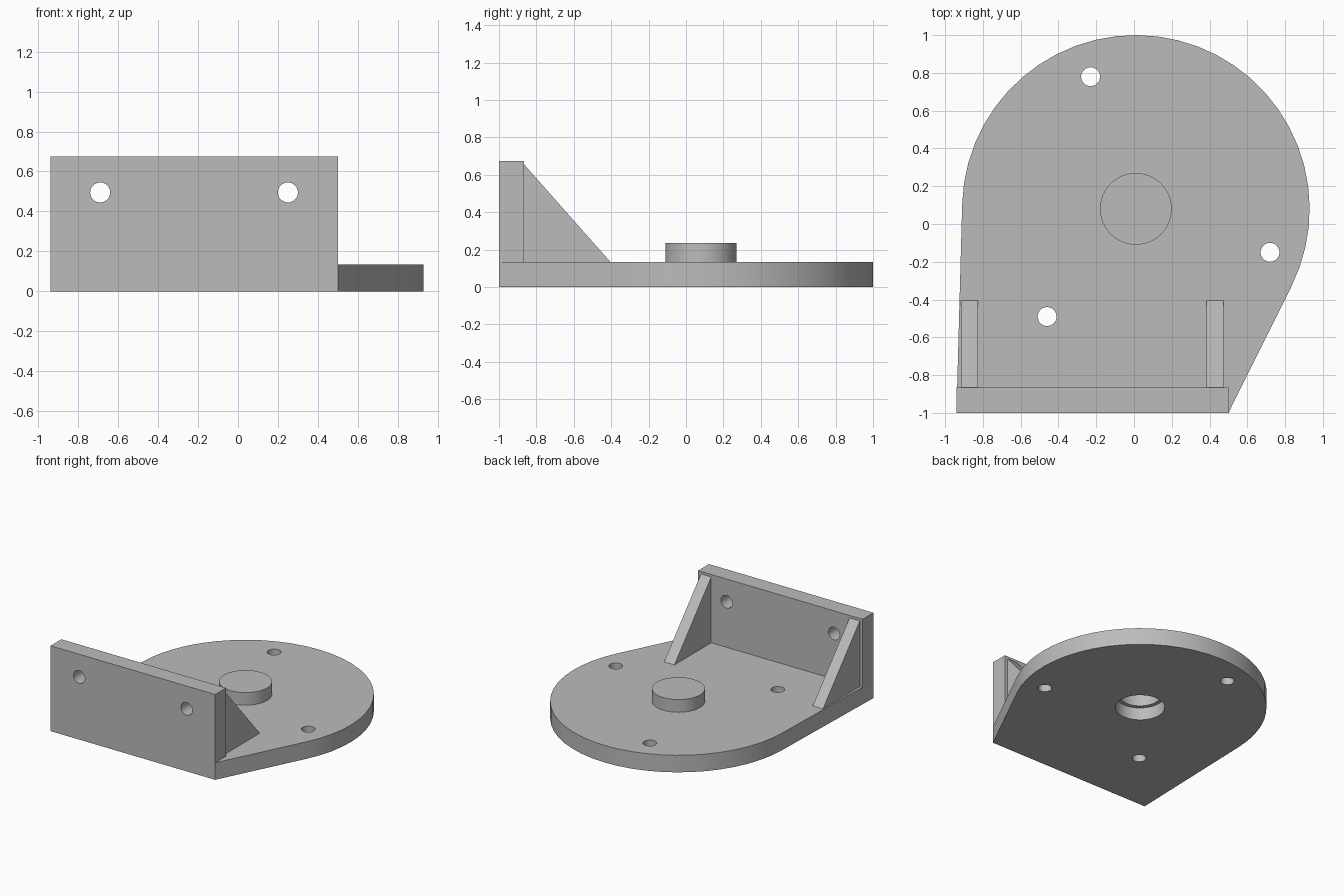
import bpy, bmesh, math
from mathutils import Matrix, Vector

cube = bpy.data.objects.get("Cube")
if cube:
    bpy.data.objects.remove(cube, do_unlink=True)

grey = bpy.data.materials.new("light grey")
grey.use_nodes = True
grey.diffuse_color = (0.5, 0.5, 0.5, 1)
grey.node_tree.nodes["Principled BSDF"].inputs["Base Color"].default_value = (0.5, 0.5, 0.5, 1)

CENTRE = Vector((0.01, 0.08))
RADIUS, THICK = 0.92, 0.135
LEFT, RIGHT, FRONT = -0.94, 0.5, -1.0
WALL_BACK, WALL_TOP = -0.865, 0.675


def prism(name, points, offset):
    """Extrude a closed planar outline along a vector."""
    bm = bmesh.new()
    face = bm.faces.new([bm.verts.new(p) for p in points])
    new = bmesh.ops.extrude_face_region(bm, geom=[face], use_keep_orig=True)["geom"]
    bmesh.ops.translate(bm, vec=offset, verts=[v for v in new if isinstance(v, bmesh.types.BMVert)])
    bmesh.ops.recalc_face_normals(bm, faces=bm.faces)
    mesh = bpy.data.meshes.new(name)
    bm.to_mesh(mesh)
    bm.free()
    mesh.materials.append(grey)
    obj = bpy.data.objects.new(name, mesh)
    bpy.context.collection.objects.link(obj)
    return obj


def cylinder(name, base, radius, offset, segments=48):
    """Round bar from a base point along a vector."""
    offset = Vector(offset)
    turn = offset.to_track_quat('Z', 'Y')
    ring = [Vector(base) + turn @ Vector((radius * math.cos(a), radius * math.sin(a), 0))
            for a in (math.tau * i / segments for i in range(segments))]
    return prism(name, ring, offset)


def cut(obj, *args):
    """Drill a round hole and keep the result as plain mesh."""
    cutter = cylinder("hole_cutter", *args)
    cutter.hide_render = True
    mod = obj.modifiers.new("hole", 'BOOLEAN')
    mod.operation, mod.solver, mod.object = 'DIFFERENCE', 'EXACT', cutter
    apply(obj, mod)
    bpy.data.objects.remove(cutter, do_unlink=True)


def apply(obj, mod):
    bpy.ops.object.select_all(action='DESELECT')
    bpy.context.view_layer.objects.active = obj
    obj.select_set(True)
    bpy.ops.object.modifier_apply(modifier=mod.name)


def tangent_angle(corner, side):
    """Angle on the disc where a straight edge from a corner touches it."""
    d = Vector(corner) - CENTRE
    return math.atan2(d.y, d.x) + side * math.acos(RADIUS / d.length)


# Base plate: round disc running tangentially into the straight front edge
start = tangent_angle((RIGHT, FRONT), 1)
end = tangent_angle((LEFT, FRONT), -1) + math.tau
steps = 30
outline = [(LEFT, FRONT, 0), (RIGHT, FRONT, 0)]
for i in range(steps + 1):
    a = start + (end - start) * i / steps
    outline.append((CENTRE.x + RADIUS * math.cos(a), CENTRE.y + RADIUS * math.sin(a), 0))
plate = prism("base_plate", outline, (0, 0, THICK))

# Central boss, merged with the plate so that the stepped bore runs through both
boss = cylinder("boss", (*CENTRE, 0.05), 0.19, (0, 0, 0.185))
union = plate.modifiers.new("boss", 'BOOLEAN')
union.operation, union.solver, union.object = 'UNION', 'EXACT', boss
apply(plate, union)
bpy.data.objects.remove(boss, do_unlink=True)
cut(plate, (*CENTRE, -0.1), 0.18, (0, 0, 0.2))
cut(plate, (*CENTRE, -0.1), 0.15, (0, 0, 0.29))

# Screw holes in the plate
for x, y in ((-0.23, 0.78), (0.72, -0.15), (-0.46, -0.49)):
    cut(plate, (x, y, -0.1), 0.05, (0, 0, 0.4), 32)

# Upright mounting wall with two holes
wall = prism("mounting_wall", [(LEFT, FRONT, THICK), (RIGHT, FRONT, THICK),
                               (RIGHT, FRONT, WALL_TOP), (LEFT, FRONT, WALL_TOP)],
             (0, WALL_BACK - FRONT, 0))
for x in (-0.69, 0.25):
    cut(wall, (x, FRONT - 0.1, 0.495), 0.05, (0, 0.4, 0), 32)

# Triangular ribs behind the wall
ribs = []
for name, x in (("right_rib", -0.915), ("left_rib", 0.385)):
    ribs.append(prism(name, [(x, WALL_BACK, THICK), (x, -0.405, THICK), (x, WALL_BACK, 0.655)],
                      (0.09, 0, 0)))

# Smooth the round walls, keep the edges sharp
bpy.ops.object.select_all(action='DESELECT')
for obj in (plate, wall, *ribs):
    obj.select_set(True)
bpy.context.view_layer.objects.active = plate
bpy.ops.object.shade_smooth_by_angle(angle=math.radians(30))
